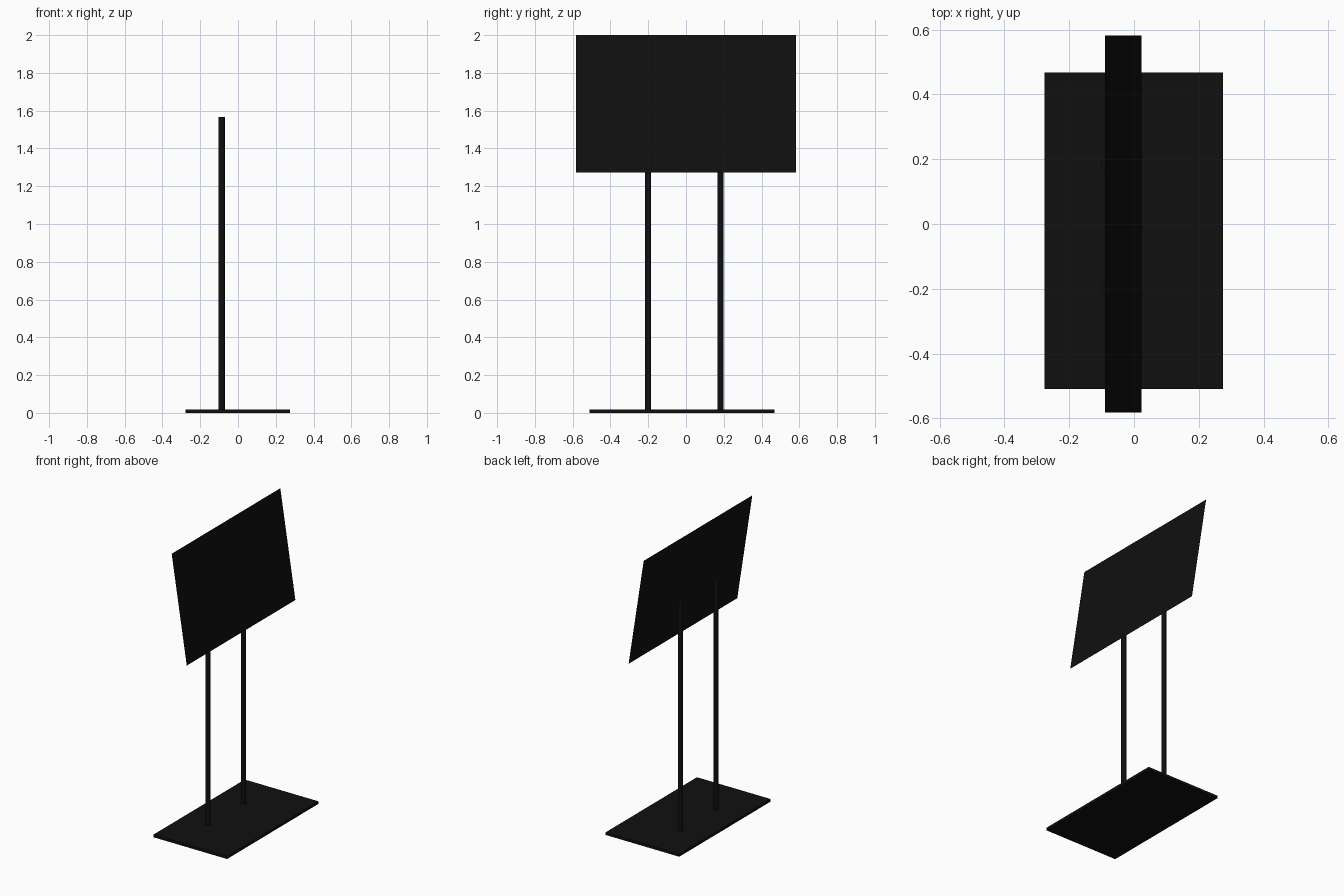
import bpy
import math
from mathutils import Vector

cube = bpy.data.objects.get("Cube")
if cube:
    bpy.data.objects.remove(cube, do_unlink=True)

# Single near-black finish
black = bpy.data.materials.new("matte black")
black.use_nodes = True
colour = (0.005, 0.005, 0.005, 1)
black.diffuse_color = colour
black.node_tree.nodes["Principled BSDF"].inputs["Base Color"].default_value = colour


def finish(name):
    obj = bpy.context.object
    obj.name = name
    obj.data.materials.append(black)
    return obj


# Flat base plate
low, high = Vector((-0.277, -0.51, 0)), Vector((0.275, 0.468, 0.018))
bpy.ops.mesh.primitive_cube_add(size=1, location=(low + high) / 2)
finish("base_plate").scale = high - low

# Two round posts standing on the base
post_bottom, post_top = 0.018, 1.567
for name, y in (("front_post", -0.2), ("back_post", 0.183)):
    bpy.ops.mesh.primitive_cylinder_add(
        vertices=24, radius=0.016, depth=post_top - post_bottom,
        location=(-0.086, y, (post_bottom + post_top) / 2))
    finish(name)
    bpy.ops.object.shade_smooth_by_angle(angle=math.radians(40))

# Thin sign panel leaning back over the posts
bottom, top = Vector((0.023, 0, 1.272)), Vector((-0.09, 0, 2.0))
slope = top - bottom
bpy.ops.mesh.primitive_plane_add(size=1, location=(bottom + top) / 2)
panel = finish("sign_panel")
panel.scale = (slope.length, 1.164, 1)
panel.rotation_euler.y = math.atan2(-slope.z, slope.x) + math.pi
